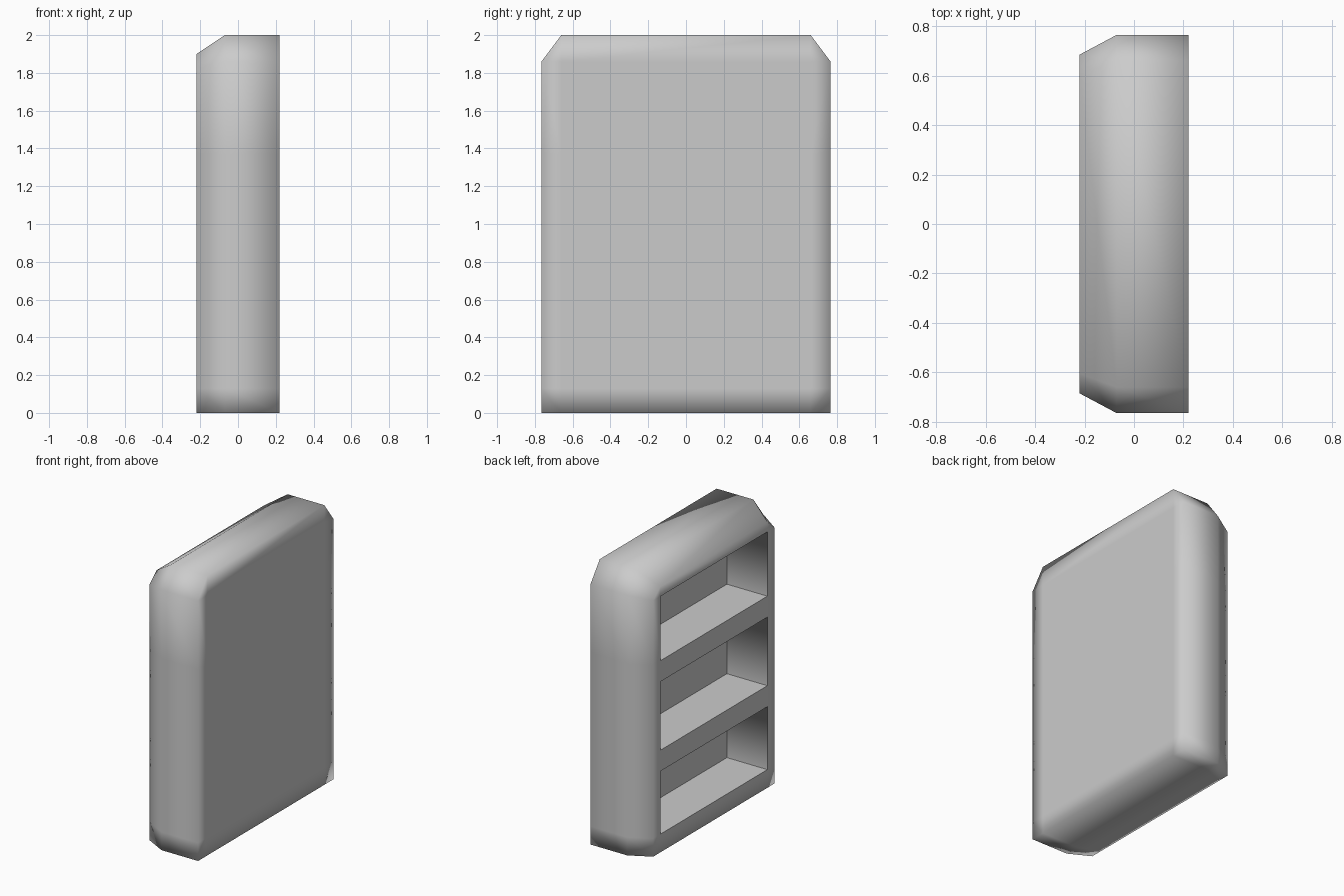
import bpy
import bmesh

if "Cube" in bpy.data.objects:
    bpy.data.objects.remove(bpy.data.objects["Cube"])

LEVELS = [0, 0.13, 0.58, 0.73, 1.22, 1.37]   # shelf edges from the floor up
POCKETS = [1, 3, 5]                          # level intervals that are open
FRONT, MID, BACK = -0.22, -0.07, 0.22
INNER_BACK = 0.10

bm = bmesh.new()
cache = {}


def vert(p):
    key = tuple(round(c, 4) for c in p)
    if key not in cache:
        cache[key] = bm.verts.new(key)
    return cache[key]


def face(*pts):
    f = bm.faces.new([vert(p) for p in pts])
    f.smooth = True
    return f


def outline(x, yi, yo, shoulder, top):
    """Cabinet cross-section with clipped upper corners."""
    side = [(yo, z) for z in LEVELS + [shoulder]] + [(yi, top)]
    pts = side + [(-y, z) for y, z in reversed(side)] + [(-yi, 0), (yi, 0)]
    return [(x, y, z) for y, z in pts]


def panel(x, yi, yo, shoulder, top, skip=()):
    """Upright face with side stiles, cross rails and clipped corners."""
    zs = LEVELS + [shoulder]
    for i, (a, b) in enumerate(zip(zs, zs[1:])):
        for s in (-1, 1):
            face((x, s * yi, a), (x, s * yo, a), (x, s * yo, b), (x, s * yi, b))
        if i not in skip:
            face((x, -yi, a), (x, yi, a), (x, yi, b), (x, -yi, b))
    face((x, -yi, shoulder), (x, yi, shoulder), (x, yi, top), (x, -yi, top))
    for s in (-1, 1):
        face((x, s * yi, shoulder), (x, s * yo, shoulder), (x, s * yi, top))


front = (0.605, 0.685, 1.83, 1.90)
back = (0.66, 0.765, 1.86, 2.0)

# Outer shell: tapered front border, then the full-size body
rings = [outline(FRONT, *front), outline(MID, *back), outline(BACK, *back)]
for r, q in zip(rings, rings[1:]):
    n = len(r)
    for i in range(n):
        j = (i + 1) % n
        face(r[i], r[j], q[j], q[i])

# Underside between the corner strips is closed by the rings; add front and back
panel(FRONT, *front, skip=POCKETS)
panel(BACK, *back)

# Shelf pockets
sharp = []
zs = LEVELS + [front[2]]
w = front[0]
for i in POCKETS:
    f = [(FRONT, y, z) for y, z in
         ((-w, zs[i]), (w, zs[i]), (w, zs[i + 1]), (-w, zs[i + 1]))]
    b = [(INNER_BACK, y, z) for _, y, z in f]
    face(*b)
    for k in range(4):
        m = (k + 1) % 4
        face(f[k], f[m], b[m], b[k])
        sharp += [(f[k], f[m]), (b[k], b[m])]
    sharp += [(f[0], b[0]), (f[1], b[1])]

bmesh.ops.recalc_face_normals(bm, faces=bm.faces[:])
for p, q in sharp:
    bm.edges.get((vert(p), vert(q))).smooth = False

mesh = bpy.data.meshes.new("bookcase")
bm.to_mesh(mesh)
bm.free()
bookcase = bpy.data.objects.new("bookcase", mesh)
bpy.context.collection.objects.link(bookcase)
